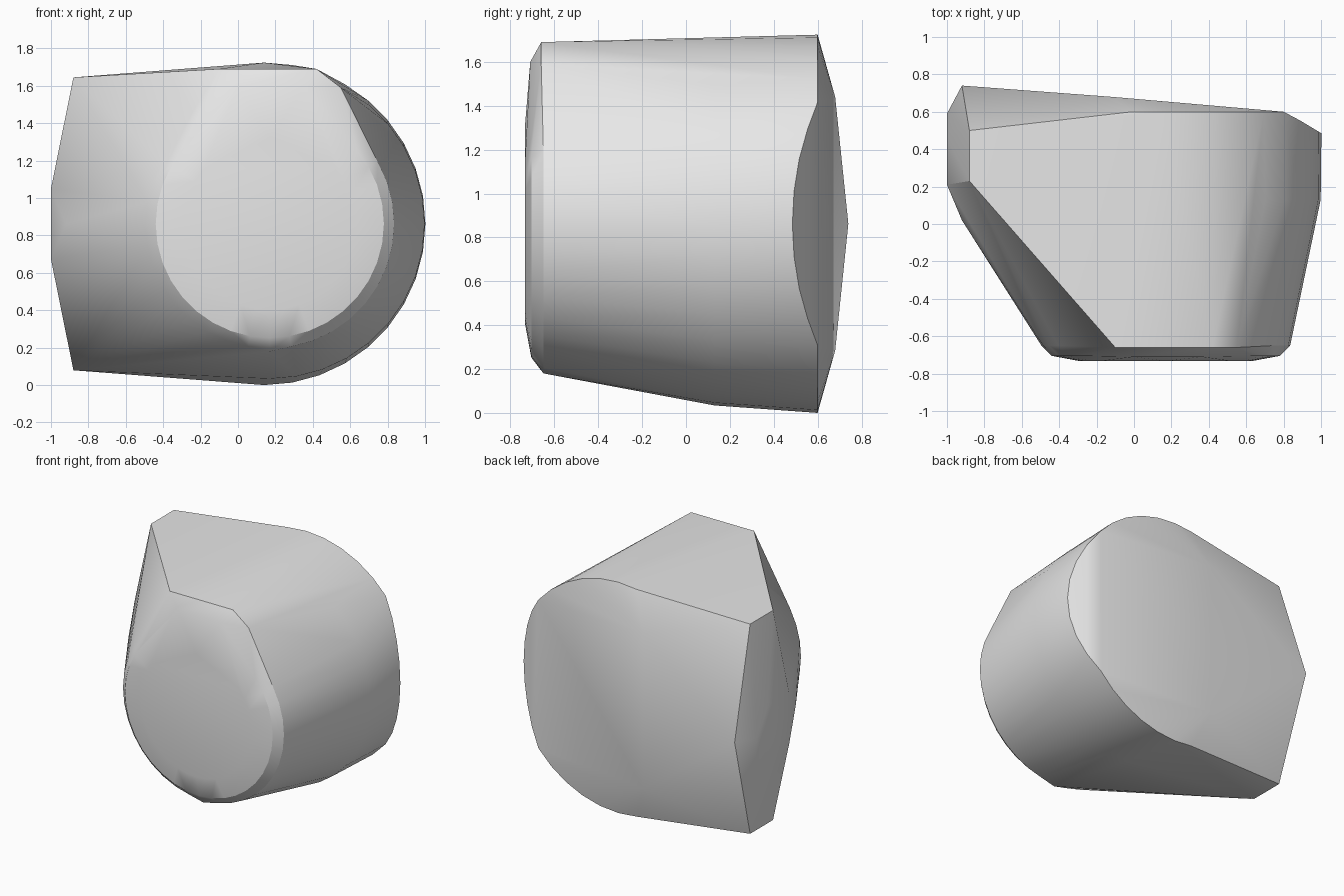
import bpy
import bmesh
from math import cos, sin, radians

cube = bpy.data.objects.get("Cube")
if cube:
    bpy.data.objects.remove(cube, do_unlink=True)

MID = 0.862  # height of the horizontal axis


def arc(cx, y, r, start, end, step=10):
    """Points of an arc in the xz plane at depth y."""
    return [(cx + r * cos(radians(a)), y, MID + r * sin(radians(a)))
            for a in range(start, end + 1, step)]


def mirror_z(points):
    """Add the copies below the axis."""
    return points + [(x, y, 2 * MID - z) for x, y, z in points]


points = []

# Rounded front cap: three shrinking rings
for y, r in ((-0.65, 0.665), (-0.705, 0.61), (-0.733, 0.46)):
    points += arc(0.17, y, r, 140, 400)

# Flat top of the front cap
points += [(-0.10, -0.66, 1.69), (0.42, -0.66, 1.69), (0.55, -0.66, 1.59),
           (0.0, -0.71, 1.6), (0.36, -0.71, 1.6), (0.17, -0.733, 1.32)]
points += [(0.17, -0.65, 0.18)]

# Body ring behind the cap
points += arc(0.17, 0.13, 0.828, -90, 90)

# Back rim, bevelled towards the outer side
for x, y, z in arc(0.14, 0.6, 0.862, -100, 100):
    points.append((x, y - max(0, x - 0.81) * 0.6, z))

# Bulge of the back face and the pointed side wedge
points += mirror_z([(-0.12, 0.68, 1.44), (-0.88, 0.5, 1.645),
                    (-0.88, 0.23, 1.645), (-1.0, 0.21, 1.05),
                    (-1.0, 0.46, 1.05)])
points += [(-0.92, 0.74, MID), (-1.0, 0.59, MID), (-0.92, 0.02, MID)]

# Convex skin around all the profiles
bm = bmesh.new()
for p in points:
    bm.verts.new(p)
hull = bmesh.ops.convex_hull(bm, input=bm.verts)
loose = {v for v in hull["geom_interior"] + hull["geom_unused"]
         if isinstance(v, bmesh.types.BMVert) and not v.link_faces}
bmesh.ops.delete(bm, geom=list(loose), context="VERTS")
bmesh.ops.dissolve_limit(bm, angle_limit=radians(1),
                         verts=bm.verts, edges=bm.edges)
bmesh.ops.recalc_face_normals(bm, faces=bm.faces)

mesh = bpy.data.meshes.new("rounded_block")
bm.to_mesh(mesh)
bm.free()
block = bpy.data.objects.new("rounded_block", mesh)
bpy.context.collection.objects.link(block)

# Plain grey material
grey = bpy.data.materials.new("light_grey")
grey.use_nodes = True
color = (0.8, 0.8, 0.8, 1)
grey.diffuse_color = color
grey.node_tree.nodes["Principled BSDF"].inputs["Base Color"].default_value = color
mesh.materials.append(grey)

bpy.ops.object.select_all(action="DESELECT")
block.select_set(True)
bpy.context.view_layer.objects.active = block
bpy.ops.object.shade_smooth_by_angle(angle=radians(30))
